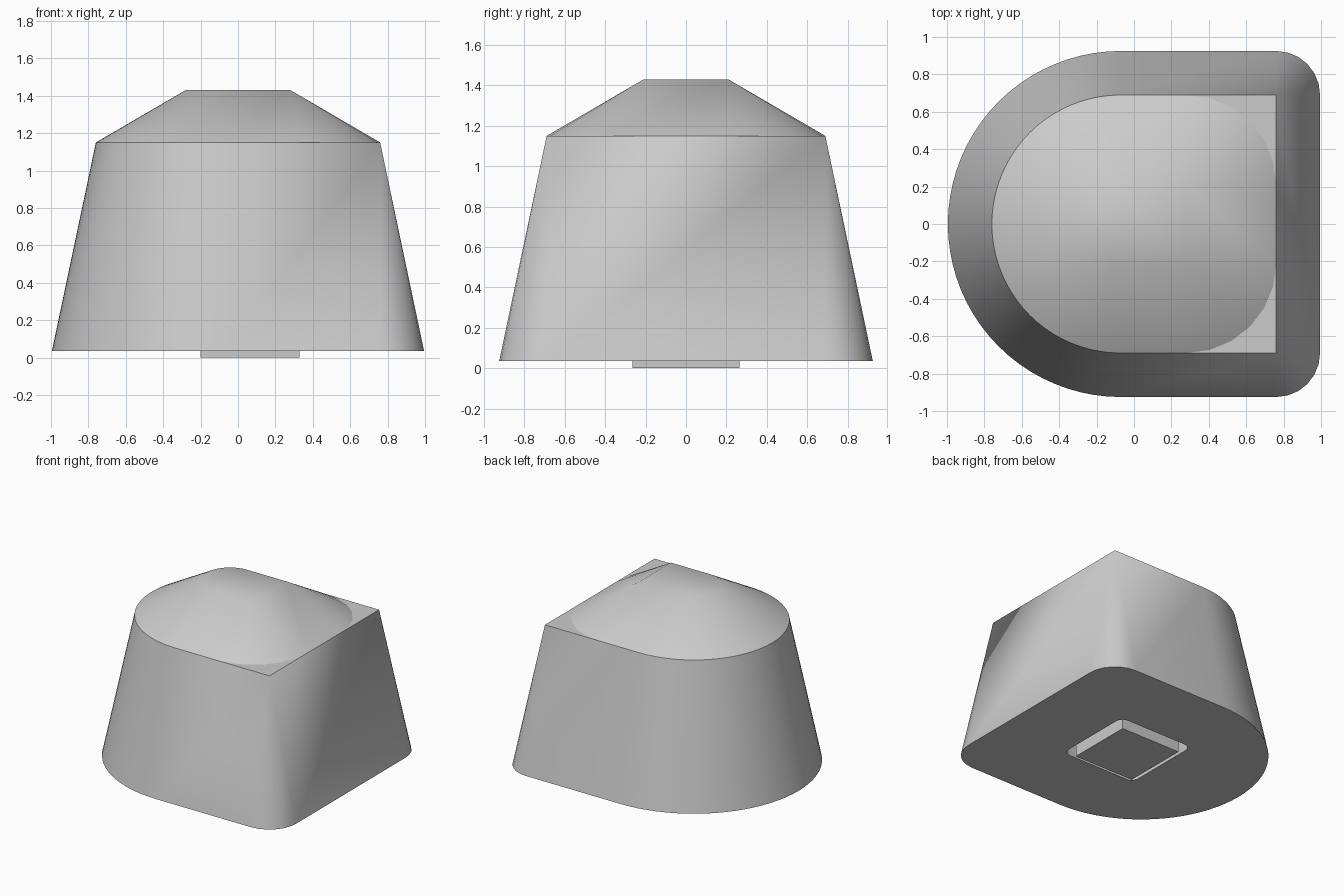
import bpy, bmesh, math

cube = bpy.data.objects.get("Cube")
if cube:
    bpy.data.objects.remove(cube, do_unlink=True)

# Single grey material
grey = bpy.data.materials.new("light_grey")
grey.use_nodes = True
colour = (0.6, 0.6, 0.6, 1)
grey.diffuse_color = colour
grey.node_tree.nodes["Principled BSDF"].inputs["Base Color"].default_value = colour

BASE_Z, SHOULDER_Z, TOP_Z = 0.035, 1.15, 1.43
CORE_R, CORE_X, CENTRE_X = 0.69, 0.76, -0.07
PEG_X, RECESS_Z = 0.065, 0.3


def arc(cx, cy, r, start, end, steps):
    """Points along a circular arc, angles in degrees."""
    angles = [math.radians(start + (end - start) * i / steps) for i in range(steps + 1)]
    return [(cx + r * math.cos(a), cy + r * math.sin(a)) for a in angles]


def d_outline(radius, right, corner):
    """D shape with a round left end and two right corners, grown by corner."""
    pts = arc(right, -radius, corner, -90, 0, 6)
    pts += arc(right, radius, corner, 0, 90, 6)
    pts += arc(CENTRE_X, 0, radius + corner, 90, 270, 40)
    return pts


def ring(bm, pts, z):
    return [bm.verts.new((x, y, z)) for x, y in pts]


def bridge(bm, lower, upper):
    for i in range(len(lower)):
        j = (i + 1) % len(lower)
        bm.faces.new((lower[i], lower[j], upper[j], upper[i]))


def loop_edges(bm, verts):
    return [bm.edges.get((verts[i - 1], verts[i])) for i in range(len(verts))]


def finish(bm, name, angle=40):
    bmesh.ops.remove_doubles(bm, verts=bm.verts, dist=0.0005)
    bmesh.ops.recalc_face_normals(bm, faces=bm.faces)
    mesh = bpy.data.meshes.new(name)
    bm.to_mesh(mesh)
    bm.free()
    obj = bpy.data.objects.new(name, mesh)
    bpy.context.collection.objects.link(obj)
    mesh.materials.append(grey)
    bpy.ops.object.select_all(action='DESELECT')
    obj.select_set(True)
    bpy.context.view_layer.objects.active = obj
    bpy.ops.object.shade_smooth_by_angle(angle=math.radians(angle))
    return obj


# Tapered body with a rounded square recess underneath
bm = bmesh.new()
foot = ring(bm, d_outline(CORE_R, CORE_X, 0.235), BASE_Z)
shoulder = ring(bm, d_outline(CORE_R, CORE_X, 0), SHOULDER_Z)
bridge(bm, foot, shoulder)
bm.faces.new(shoulder)
hole = []
for k, (sx, sy) in enumerate([(1, 1), (-1, 1), (-1, -1), (1, -1)]):
    hole += arc(PEG_X + sx * 0.27, sy * 0.27, 0.06, 90 * k, 90 * k + 90, 5)
rim = ring(bm, hole, BASE_Z)
ceiling = ring(bm, hole, RECESS_Z)
bridge(bm, rim, ceiling)
bm.faces.new(ceiling)
bmesh.ops.triangle_fill(bm, use_beauty=True,
                        edges=loop_edges(bm, foot) + loop_edges(bm, rim))
finish(bm, "body")

# Sloped cap whose right corners fan out into arcs
bm = bmesh.new()
slope = 0.48
low = ring(bm, d_outline(CORE_R - slope, CORE_X - slope, slope), SHOULDER_Z)
high = ring(bm, d_outline(CORE_R - slope, CORE_X - slope, 0), TOP_Z)
bridge(bm, low, high)
bm.faces.new(high)
finish(bm, "cap")

# Square peg standing in the recess
bm = bmesh.new()
h = 0.265
square = [(PEG_X - h, -h), (PEG_X + h, -h), (PEG_X + h, h), (PEG_X - h, h)]
bottom = ring(bm, square, 0)
top = ring(bm, square, RECESS_Z)
bridge(bm, bottom, top)
bm.faces.new(bottom)
bm.faces.new(top)
finish(bm, "peg", 30)
